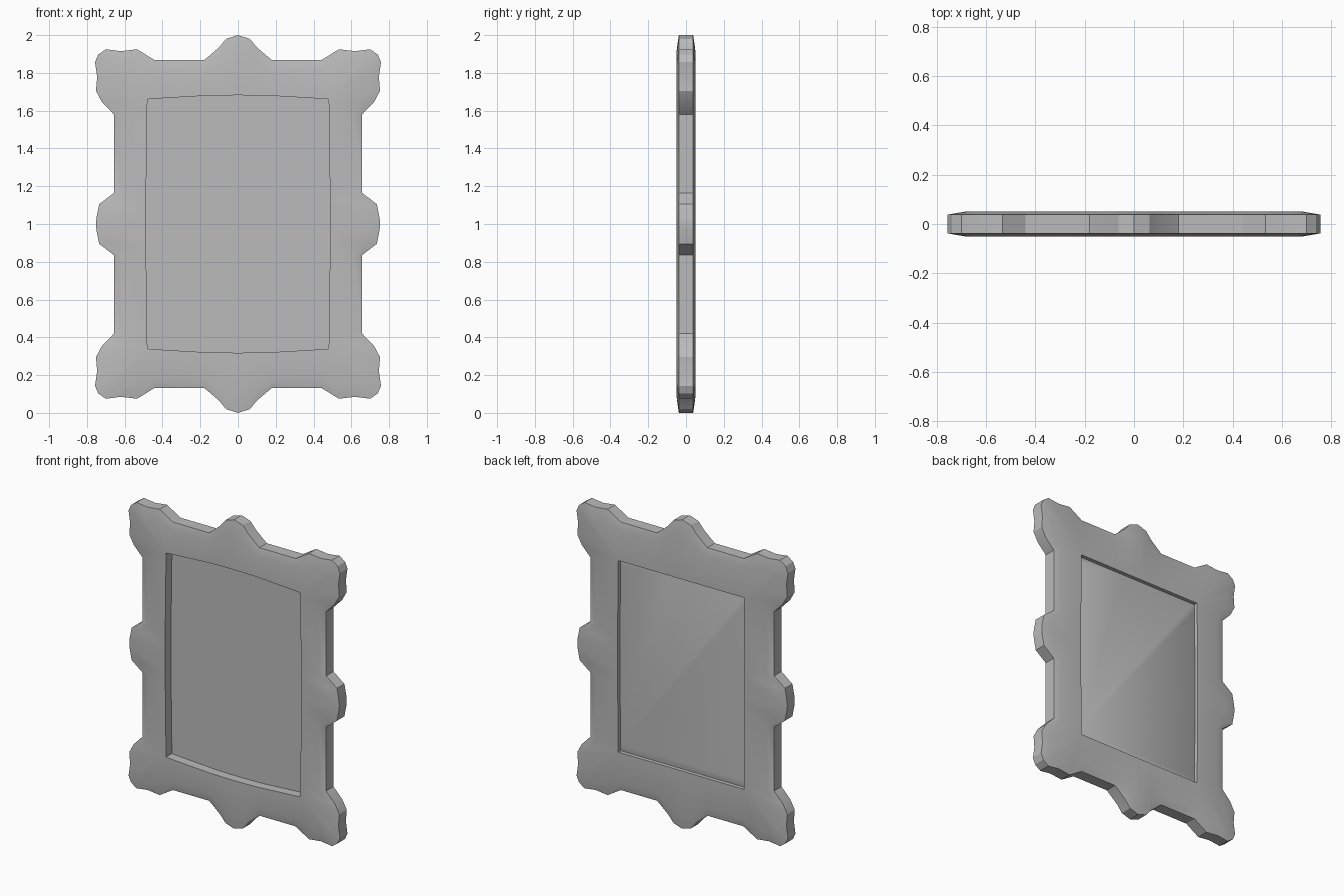
import bpy, bmesh

cube = bpy.data.objects.get("Cube")
if cube:
    bpy.data.objects.remove(cube)

CENTER_Z = 1.0

grey = bpy.data.materials.new("plain_grey")
grey.use_nodes = True
colour = (0.5, 0.5, 0.5, 1)
grey.diffuse_color = colour
grey.node_tree.nodes["Principled BSDF"].inputs["Base Color"].default_value = colour

# Scalloped outline, one quarter from top centre to side centre (x, height above centre)
quarter = [(0, 1), (.063, .98), (.1, .935), (.18, .867), (.44, .867),
           (.534, .925), (.62, .915), (.7, .925), (.74, .897), (.757, .857),
           (.746, .78), (.752, .705), (.72, .645), (.657, .58),
           (.657, .165), (.735, .105), (.75, .03), (.752, 0)]
half = quarter + [(x, -z) for x, z in reversed(quarter[:-1])]
outline = half + [(-x, z) for x, z in reversed(half[1:-1])]


def opening(w, h, bow_x, bow_z):
    """Pull the outline in to a rectangle whose sides bow outwards."""
    ring = []
    for x, z in outline:
        x, z = max(-w, min(w, x)), max(-h, min(h, z))
        ring.append((x * (1 + bow_x * (1 - (z / h) ** 2)),
                     z * (1 + bow_z * (1 - (x / w) ** 2))))
    return ring


def blend(a, b, t):
    return [(p[0] + (q[0] - p[0]) * t, p[1] + (q[1] - p[1]) * t)
            for p, q in zip(a, b)]


def loft(name, sections, capped=False):
    """Join a series of (depth, ring) sections into one object."""
    bm = bmesh.new()
    rings = [[bm.verts.new((x, y, z + CENTER_Z)) for x, z in ring]
             for y, ring in sections]
    n = len(outline)
    for a, b in zip(rings, rings[1:]):
        for i in range(n):
            j = (i + 1) % n
            bm.faces.new((a[i], a[j], b[j], b[i]))
    if capped:
        bm.faces.new(rings[0])
        bm.faces.new(rings[-1])
    bmesh.ops.remove_doubles(bm, verts=bm.verts, dist=0.0005)
    bmesh.ops.recalc_face_normals(bm, faces=bm.faces)
    mesh = bpy.data.meshes.new(name)
    bm.to_mesh(mesh)
    bm.free()
    mesh.materials.append(grey)
    obj = bpy.data.objects.new(name, mesh)
    bpy.context.collection.objects.link(obj)
    bpy.ops.object.select_all(action='DESELECT')
    obj.select_set(True)
    bpy.context.view_layer.objects.active = obj
    bpy.ops.object.shade_smooth_by_angle(angle=0.52)
    return obj


front_hole = opening(.48, .66, .015, .033)
back_hole = opening(.45, .62, .012, 0)
shoulder = blend(outline, opening(.48, .66, 0, 0), .25)

# Frame: front recess wall, face, sloping rim, side band, back face, back recess wall
loft("frame", [(.01, front_hole), (-.05, front_hole), (-.05, shoulder),
               (-.038, outline), (.038, outline), (.05, shoulder),
               (.05, back_hole), (.025, back_hole)])

# Recessed panel closing the opening
loft("panel", [(.01, front_hole), (.025, back_hole)], capped=True)
